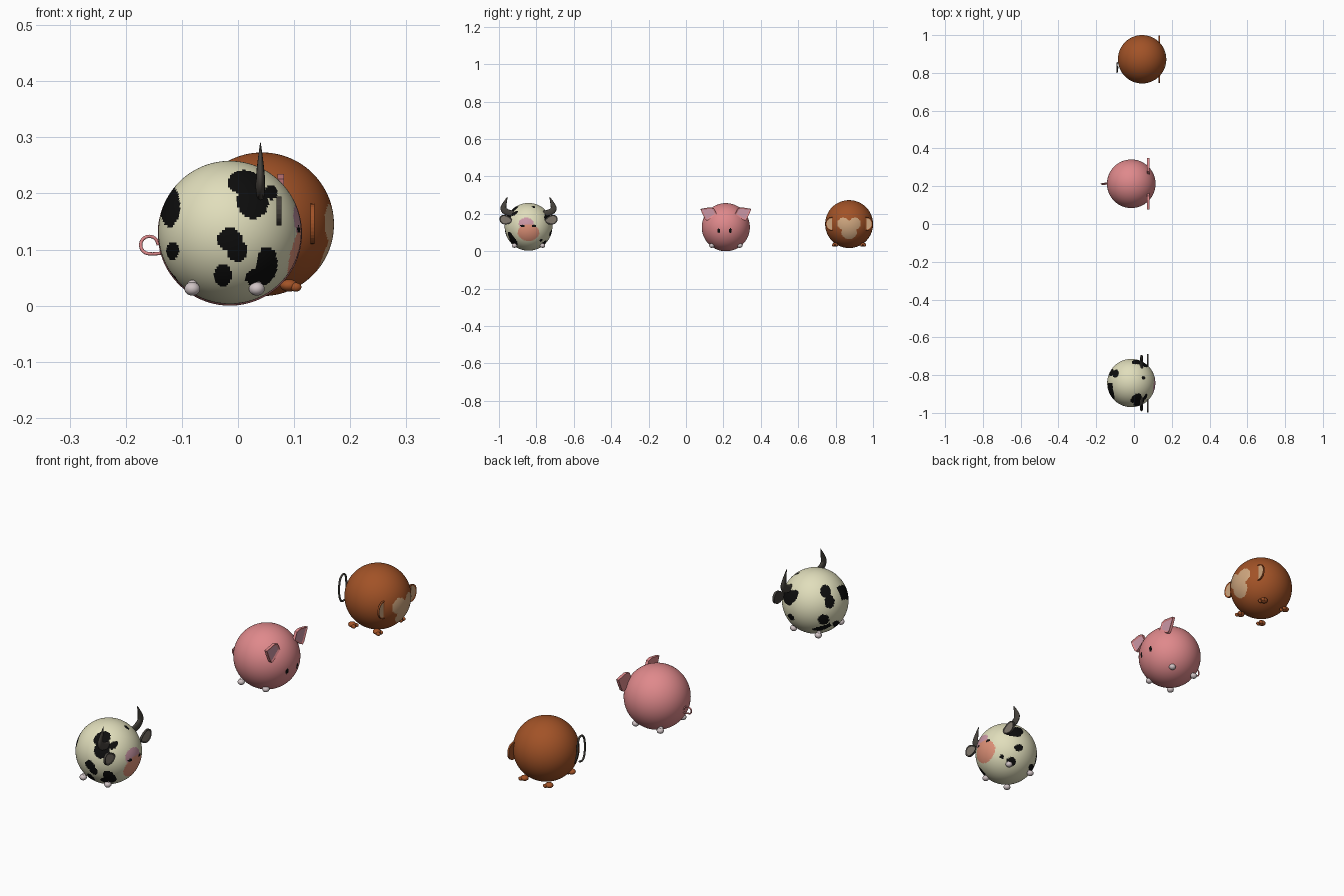
import bpy, bmesh, math
from mathutils import Vector, Matrix

if "Cube" in bpy.data.objects:
    bpy.data.objects.remove(bpy.data.objects["Cube"])


def mat(name, r, g, b):
    m = bpy.data.materials.new(name)
    m.diffuse_color = (r, g, b, 1)
    m.use_nodes = True
    m.node_tree.nodes["Principled BSDF"].inputs["Base Color"].default_value = m.diffuse_color
    return m


CREAM = mat("cream", .75, .73, .50)
BLACK = mat("black", .004, .004, .004)
MUZZLE = mat("muzzle pink", .75, .29, .19)
MAUVE = mat("mauve", .60, .31, .38)
PINK = mat("pig pink", .74, .25, .26)
BROWN = mat("brown", .36, .085, .02)
TAN = mat("tan", .62, .38, .21)
HORN = mat("dark horn", .06, .053, .045)
HOOF = mat("pale hoof", .62, .54, .55)
GREY = mat("ear grey", .22, .19, .155)

# viewing frames (right, up, toward viewer) used to place painted patches
FACE = [Vector(v) for v in ((0, 1, 0), (0, 0, 1), (1, 0, 0))]
SIDE = [Vector(v) for v in ((1, 0, 0), (0, 0, 1), (0, -1, 0))]
REAR = [Vector(v) for v in ((-.813, -.582, 0), (.249, -.347, .904), (-.526, .735, .427))]
LOW = [Vector(v) for v in ((-.77, .64, 0), (.31, .38, .87), (.56, .67, -.49))]
TOP = [Vector(v) for v in ((1, 0, 0), (0, 1, 0), (0, 0, 1))]


def finish(name, bm, mats, smooth=True):
    me = bpy.data.meshes.new(name)
    bmesh.ops.recalc_face_normals(bm, faces=bm.faces)
    bm.to_mesh(me)
    bm.free()
    ob = bpy.data.objects.new(name, me)
    bpy.context.collection.objects.link(ob)
    for m in mats:
        me.materials.append(m)
    for p in me.polygons:
        p.use_smooth = smooth
    return ob


def ball(name, centre, r, mats, patches=()):
    """Body sphere; each patch = (frame, u, v, half width, half height, slot)."""
    bm = bmesh.new()
    bmesh.ops.create_uvsphere(bm, u_segments=176, v_segments=88, radius=1)
    for f in bm.faces:
        d = f.calc_center_median().normalized()
        for fr, u, v, a, b, slot in patches:
            if d.dot(fr[2]) > 0 and ((d.dot(fr[0]) - u) / a) ** 2 + ((d.dot(fr[1]) - v) / b) ** 2 < 1:
                f.material_index = slot
    bmesh.ops.scale(bm, vec=(r, r, r), verts=bm.verts)
    bmesh.ops.translate(bm, vec=centre, verts=bm.verts)
    return finish(name, bm, mats)


def blobs(name, parts, m):
    """Joined ellipsoids; each part = (centre, half sizes)."""
    bm = bmesh.new()
    for c, s in parts:
        bmesh.ops.create_uvsphere(bm, u_segments=24, v_segments=14, radius=1,
                                  matrix=Matrix.Translation(c) @ Matrix.Diagonal((*s, 1)))
    return finish(name, bm, [m])


def plate(name, pts, x, thick, mats, inset):
    """Ear plate in the YZ plane with a rim and a differently coloured inner face."""
    bm = bmesh.new()
    f = bm.faces.new([bm.verts.new((x - thick / 2, y, z)) for y, z in pts])
    ext = bmesh.ops.extrude_face_region(bm, geom=[f])["geom"]
    bmesh.ops.translate(bm, vec=(thick, 0, 0), verts=[v for v in ext if isinstance(v, bmesh.types.BMVert)])
    front = [g for g in ext if isinstance(g, bmesh.types.BMFace)]
    bmesh.ops.recalc_face_normals(bm, faces=bm.faces)
    bmesh.ops.inset_region(bm, faces=front, thickness=inset, depth=-thick * .3)
    front[0].material_index = 1
    return finish(name, bm, mats, False)


def tube(name, pts, radii, m, depth, loc, flat=1.0):
    cu = bpy.data.curves.new(name, 'CURVE')
    cu.dimensions = '3D'
    cu.bevel_depth = depth
    cu.bevel_resolution = 4
    cu.use_fill_caps = True
    sp = cu.splines.new('NURBS')
    sp.points.add(len(pts) - 1)
    for q, p, r in zip(sp.points, pts, radii):
        q.co = (*p, 1)
        q.radius = r
    sp.order_u = 3
    sp.use_endpoint_u = True
    sp.resolution_u = 8
    cu.materials.append(m)
    ob = bpy.data.objects.new(name, cu)
    bpy.context.collection.objects.link(ob)
    ob.location = loc
    ob.scale.x = flat
    bpy.ops.object.select_all(action='DESELECT')
    ob.select_set(True)
    bpy.context.view_layer.objects.active = ob
    bpy.ops.object.convert(target='MESH')
    return ob


def hoofs(animal, c, m, toes=False):
    for dx in (-.067, .048):
        for s in (-1, 1):
            p = Vector((c.x + dx, c.y + s * .075, .03))
            parts = [(p, (.014, .014, .012)), (p + Vector((0, -s * .004, .007)), (.009, .009, .009))]
            if toes:
                p.z = .036
                parts = [(p, (.016, .015, .011))]
                parts += [(p + Vector((.012, t * .009, -.003)), (.010, .007, .008)) for t in (-1, 1)]
            blobs(animal + "_foot", parts, m)


# --- cow ---
cow = Vector((-.0145, -.842, .1305))
spots = [(SIDE, .2, .70, .23, .17, 1), (SIDE, .32, .43, .22, .24, 1), (SIDE, .58, .56, .09, .1, 1),
         (SIDE, .0, -.1, .17, .17, 1), (SIDE, .1, -.25, .14, .16, 1), (SIDE, -.1, -.6, .12, .16, 1),
         (SIDE, .52, -.44, .15, .24, 1), (SIDE, .40, -.63, .19, .12, 1),
         (SIDE, -.84, .37, .14, .29, 1), (SIDE, -.8, -.26, .09, .12, 1),
         (REAR, .30, .26, .16, .2, 1), (REAR, .42, -.05, .15, .2, 1), (REAR, .24, -.58, .17, .15, 1),
         (REAR, .63, -.72, .12, .1, 1), (REAR, -.80, .10, .16, .25, 1),
         (LOW, .33, .72, .22, .15, 1), (LOW, .4, .2, .14, .11, 1), (LOW, .16, -.26, .16, .15, 1),
         (LOW, -.14, -.1, .08, .06, 1), (LOW, .82, -.45, .1, .13, 1), (TOP, .51, .21, .08, .07, 1),
         (FACE, -.1, .14, .32, .24, 3), (FACE, 0, -.24, .45, .36, 2),
         (FACE, -.25, .04, .09, .05, 1), (FACE, .23, .04, .09, .05, 1)]
ball("cow_body", cow, .1275, [CREAM, BLACK, MUZZLE, MAUVE], spots)
hoofs("cow", cow, HOOF)
for s in (-1, 1):
    ear = []
    for i in range(24):
        a = math.tau * i / 24
        u, v = .034 * math.cos(a), .025 * math.sin(a) * (1 + .25 * math.cos(a))
        ear.append((cow.y + s * (.121 + u), .168 + v + .1 * u))
    plate("cow_ear", ear, .073, .009, [HORN, GREY], .007)
    horn = [(0, s * .066, .2), (0, s * .108, .203), (0, s * .137, .222), (0, s * .13, .25), (0, s * .113, .29)]
    tube("cow_horn", horn, (.8, 1, 1, .75, .08), HORN, .017, (.04, cow.y, 0), .5)

# --- pig ---
pig = Vector((-.0145, .213, .1285))
ball("pig_body", pig, .1285, [PINK, BLACK],
     [(FACE, -.29, -.14, .05, .1, 1), (FACE, .19, -.14, .05, .1, 1)])
hoofs("pig", pig, HOOF)
for s in (-1, 1):
    outline = [(.05, .200), (.064, .230), (.085, .235), (.115, .230), (.136, .226), (.128, .205), (.112, .172),
               (.102, .164), (.085, .172)]
    plate("pig_ear", [(pig.y + s * y, z) for y, z in outline], .076, .012, [PINK, MAUVE], .008)
curl = [(-.132, 0, .094), (-.15, 0, .092)]
for i in range(10):
    a = math.radians(-80 - i * 31)
    curl.append((-.158 + .016 * math.cos(a), -.004 + .001 * i, .108 + .016 * math.sin(a)))
tube("pig_tail", curl, [1] * len(curl), PINK, .003, (0, pig.y, 0))

# --- monkey ---
monkey = Vector((.043, .872, .145))
ball("monkey_body", monkey, .128, [BROWN, TAN],
     [(FACE, -.24, .02, .25, .25, 1), (FACE, .24, .02, .25, .25, 1),
      (FACE, 0, -.1, .3, .2, 1), (FACE, 0, -.34, .32, .29, 1)])
hoofs("monkey", monkey, BROWN, True)
for s in (-1, 1):
    ear = [(monkey.y + s * (.088 + .038 * math.sin(math.pi * i / 16) ** .8),
            .146 + .036 * math.cos(math.pi * i / 16)) for i in range(17)]
    plate("monkey_ear", ear, .133, .007, [BROWN, TAN], .006)
loop = [(.012, -.018, -.04), (-.004, -.02, -.01), (-.004, -.02, .04), (-.004, -.027, .068), (-.004, -.045, .074),
        (-.004, -.064, .06), (-.004, -.07, .02), (-.004, -.066, -.02), (-.002, -.052, -.042), (0, -.038, -.035)]
tube("monkey_tail", loop, [1] * len(loop), HORN, .004, (monkey.x - .129, monkey.y, monkey.z))
